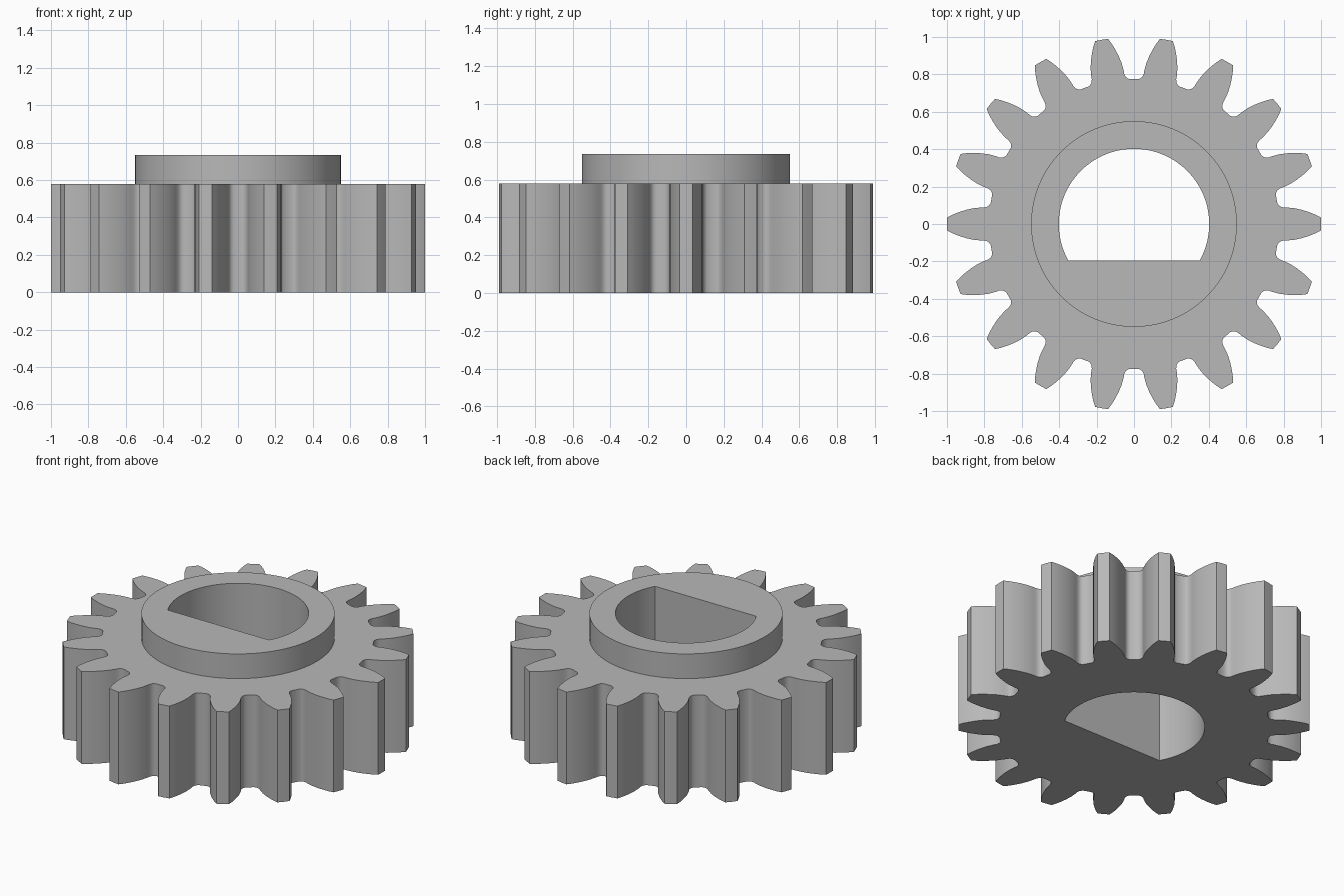
import bpy, bmesh
from math import sin, cos, pi, asin

cube = bpy.data.objects.get("Cube")
if cube:
    bpy.data.objects.remove(cube, do_unlink=True)

TEETH = 18
GEAR_TOP, HUB_TOP = 0.58, 0.735
HUB_R, BORE_R, BORE_FLAT = 0.55, 0.402, -0.195

# One tooth flank from tip corner to root: (distance out, half width)
FLANK = [(0.999, 0.035), (0.97, 0.05), (0.94, 0.062), (0.90, 0.075),
         (0.86, 0.084), (0.82, 0.088), (0.80, 0.088), (0.782, 0.093),
         (0.773, 0.101), (0.7665, 0.111)]


def arc(radius, start, end, count):
    step = (end - start) / count
    return [(radius * cos(start + i * step), radius * sin(start + i * step))
            for i in range(count)]


def tooth_outline():
    pitch = 2 * pi / TEETH
    root = (0.774 * cos(pitch / 2), 0.774 * sin(pitch / 2))
    tooth = [(x, -y) for x, y in reversed(FLANK)] + [(1, 0)] + FLANK + [root]
    points = []
    for i in range(TEETH):
        c, s = cos(i * pitch), sin(i * pitch)
        points += [(x * c - y * s, x * s + y * c) for x, y in tooth]
    return points


bm = bmesh.new()


def ring(points, z):
    verts = [bm.verts.new((x, y, z)) for x, y in points]
    edges = [bm.edges.new((a, b)) for a, b in zip(verts, verts[1:] + verts[:1])]
    return verts, edges


def wall(low, high):
    a, b = low[0], high[0]
    for i in range(len(a)):
        j = (i + 1) % len(a)
        bm.faces.new((a[i], a[j], b[j], b[i]))


def cap(outer, inner):
    bmesh.ops.triangle_fill(bm, edges=outer[1] + inner[1],
                            use_beauty=True, normal=(0, 0, 1))


# Outlines
teeth = tooth_outline()
hub = arc(HUB_R, 0, 2 * pi, 96)
corner = asin(BORE_FLAT / BORE_R)
bore = arc(BORE_R, corner, pi - corner, 64)
bore.append((-BORE_R * cos(corner), BORE_FLAT))

# Toothed wheel, raised hub and D-shaped bore as one closed solid
teeth_low, teeth_high = ring(teeth, 0), ring(teeth, GEAR_TOP)
hub_low, hub_high = ring(hub, GEAR_TOP), ring(hub, HUB_TOP)
bore_low, bore_high = ring(bore, 0), ring(bore, HUB_TOP)
cap(teeth_low, bore_low)
cap(teeth_high, hub_low)
cap(hub_high, bore_high)
wall(teeth_low, teeth_high)
wall(hub_low, hub_high)
wall(bore_low, bore_high)
bmesh.ops.recalc_face_normals(bm, faces=bm.faces[:])

mesh = bpy.data.meshes.new("spur_gear")
bm.to_mesh(mesh)
bm.free()
gear = bpy.data.objects.new("spur_gear", mesh)
bpy.context.collection.objects.link(gear)

# Plain grey material
grey = bpy.data.materials.new("plain grey")
grey.use_nodes = True
color = (0.48, 0.48, 0.48, 1)
grey.diffuse_color = color
grey.node_tree.nodes["Principled BSDF"].inputs["Base Color"].default_value = color
mesh.materials.append(grey)

# Smooth flanks and round walls, crisp rims and tooth tips
bpy.ops.object.select_all(action="DESELECT")
gear.select_set(True)
bpy.context.view_layer.objects.active = gear
bpy.ops.object.shade_smooth_by_angle(angle=pi / 6)
